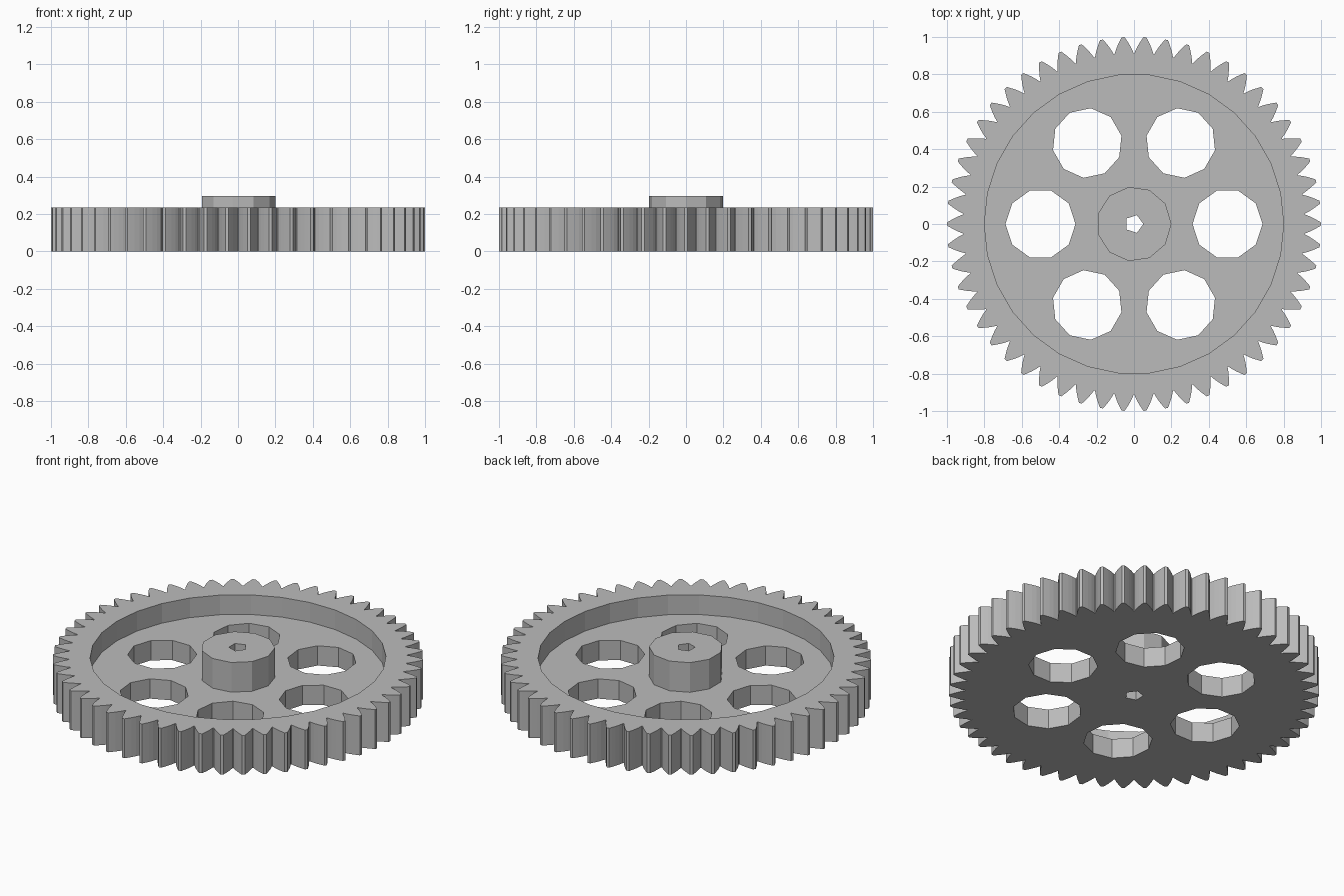
import bpy
import bmesh
from math import cos, sin, pi, radians

if "Cube" in bpy.data.objects:
    bpy.data.objects.remove(bpy.data.objects["Cube"], do_unlink=True)

TEETH = 54
THICKNESS = 0.235
WEB_TOP = 0.118
HUB_TOP = 0.295

grey = bpy.data.materials.new("plain grey")
grey.diffuse_color = (0.5, 0.5, 0.5, 1)
grey.use_nodes = True
grey.node_tree.nodes["Principled BSDF"].inputs["Base Color"].default_value = (0.5, 0.5, 0.5, 1)


def prism(name, outline, z0, z1):
    """Extrude a closed outline from z0 to z1."""
    bm = bmesh.new()
    face = bm.faces.new([bm.verts.new((x, y, z0)) for x, y in outline])
    ext = bmesh.ops.extrude_face_region(bm, geom=[face])
    verts = [v for v in ext["geom"] if isinstance(v, bmesh.types.BMVert)]
    bmesh.ops.translate(bm, verts=verts, vec=(0, 0, z1 - z0))
    bmesh.ops.recalc_face_normals(bm, faces=bm.faces)
    mesh = bpy.data.meshes.new(name)
    bm.to_mesh(mesh)
    bm.free()
    mesh.materials.append(grey)
    obj = bpy.data.objects.new(name, mesh)
    bpy.context.collection.objects.link(obj)
    return obj


def polygon(radius, sides, cx=0, cy=0, turn=0):
    angles = [turn + 2 * pi * i / sides for i in range(sides)]
    return [(cx + radius * cos(a), cy + radius * sin(a)) for a in angles]


def combine(target, tool, operation):
    """Apply a boolean and discard the tool object."""
    tool.hide_render = True
    mod = target.modifiers.new(operation.lower(), "BOOLEAN")
    mod.operation = operation
    mod.solver = "EXACT"
    mod.object = tool
    bpy.context.view_layer.objects.active = target
    bpy.ops.object.modifier_apply(modifier=mod.name)
    bpy.data.objects.remove(tool, do_unlink=True)


# Toothed outline: one curved flank, mirrored and repeated around the rim
flank = [(0.914, 0.051), (0.94, 0.041), (0.964, 0.029), (0.985, 0.017), (1.0, 0.008)]
tooth = [(r, -w) for r, w in flank] + [(r, w) for r, w in reversed(flank)]
outline = []
for i in range(TEETH):
    a = 2 * pi * i / TEETH
    outline += [(r * cos(a + w / r), r * sin(a + w / r)) for r, w in tooth]
gear = prism("gear_wheel", outline, 0, THICKNESS)

# Recess inside the rim
combine(gear, prism("recess_cutter", polygon(0.8, 30), WEB_TOP, 0.5), "DIFFERENCE")

# Six lightening holes through the web
for i in range(6):
    a = radians(60 * i)
    hole = polygon(0.187, 10, 0.5 * cos(a), 0.5 * sin(a), a)
    combine(gear, prism("hole_cutter", hole, -0.2, 0.5), "DIFFERENCE")

# Raised hub with a bore
combine(gear, prism("hub", polygon(0.2, 11), WEB_TOP / 2, HUB_TOP), "UNION")
combine(gear, prism("bore_cutter", polygon(0.05, 5), -0.2, 0.5), "DIFFERENCE")
